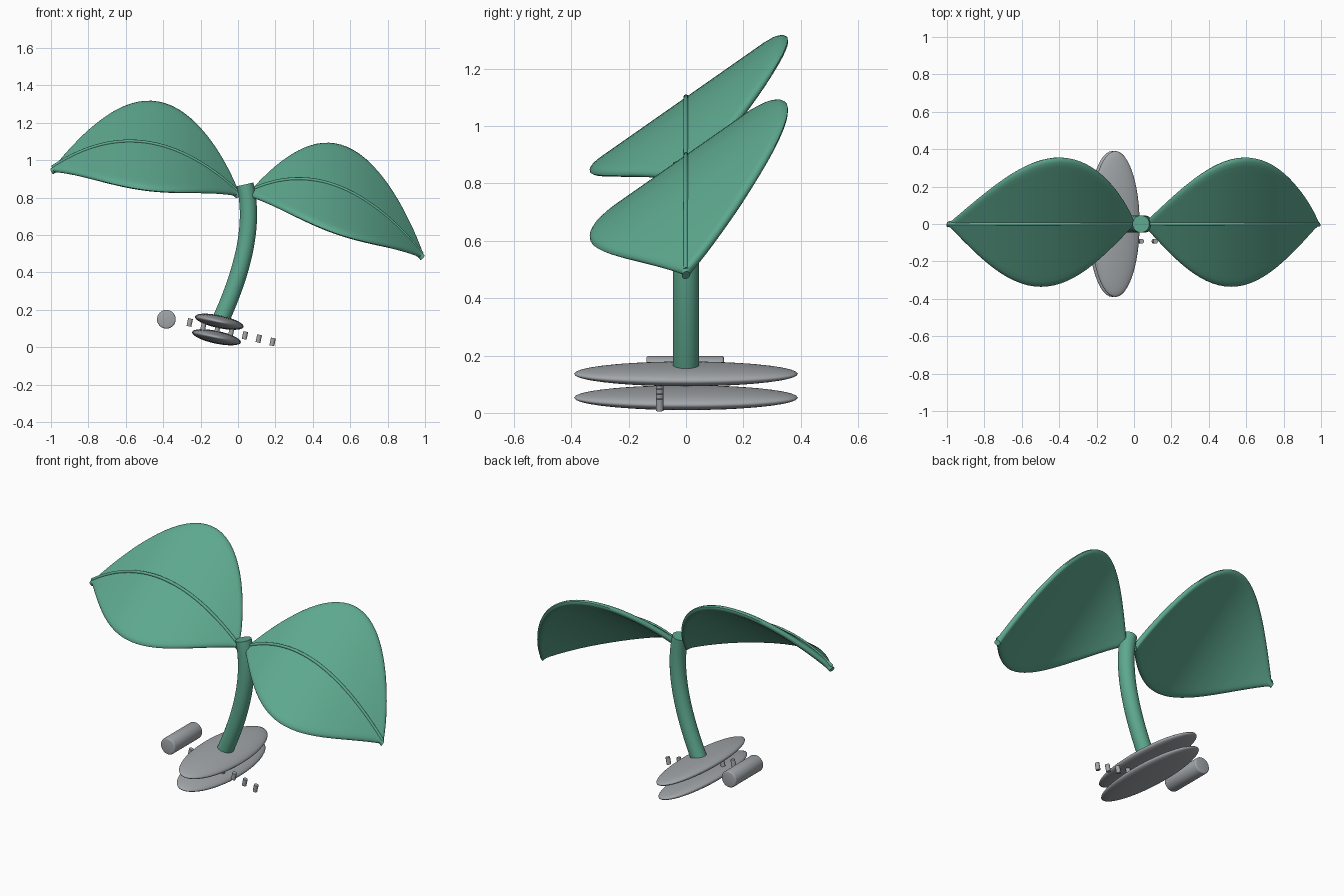
import bpy, bmesh, math
from mathutils import Vector, Matrix

if "Cube" in bpy.data.objects:
    bpy.data.objects.remove(bpy.data.objects["Cube"])

def material(name, rgb):
    m = bpy.data.materials.new(name)
    m.diffuse_color = (*rgb, 1)
    m.use_nodes = True
    m.node_tree.nodes["Principled BSDF"].inputs["Base Color"].default_value = m.diffuse_color
    return m

GREEN = material("leaf green", (0.11, 0.39, 0.27))
GREY = material("pale grey", (0.36, 0.38, 0.40))
TILT = math.radians(12)

def finish(bm, name, mat, angle=40):
    bmesh.ops.recalc_face_normals(bm, faces=bm.faces[:])
    me = bpy.data.meshes.new(name)
    bm.to_mesh(me)
    bm.free()
    me.materials.append(mat)
    ob = bpy.data.objects.new(name, me)
    bpy.context.collection.objects.link(ob)
    bpy.ops.object.select_all(action='DESELECT')
    ob.select_set(True)
    bpy.context.view_layer.objects.active = ob
    bpy.ops.object.shade_smooth_by_angle(angle=math.radians(angle))
    return ob

def loft(name, rings, mat):
    """Skin a list of closed rings and cap both ends."""
    bm = bmesh.new()
    rows = [[bm.verts.new(p) for p in r] for r in rings]
    n = len(rows[0])
    for a, b in zip(rows, rows[1:]):
        for i in range(n):
            j = (i + 1) % n
            bm.faces.new((a[i], a[j], b[j], b[i]))
    bm.faces.new(rows[0])
    bm.faces.new(rows[-1])
    return finish(bm, name, mat)

def tube(name, path, r, sides, mat):
    """Round tube along a path lying in the xz plane."""
    rings = []
    for i, p in enumerate(path):
        t = (path[min(i + 1, len(path) - 1)] - path[max(i - 1, 0)]).normalized()
        y = Vector((0, 1, 0))
        n = t.cross(y)
        rings.append([p + r * (math.cos(a) * n + math.sin(a) * y)
                      for a in (2 * math.pi * k / sides for k in range(sides))])
    return loft(name, rings, mat)

def leaf(side, x0, x1, z0, z1, back):
    """Arched leaf tilted up to the back; back(s) is the rear half width."""
    rings, rib = [], []
    steps, half, sides = 44, 0.017, 40
    slope = 0.7
    for i in range(steps + 1):
        s = (1 - math.cos(math.pi * i / steps)) / 2
        x = x0 + (x1 - x0) * s
        z = z0 + (z1 - z0) * s + 0.8 * s * (1 - s)
        dz = (z1 - z0 + 0.8 * (1 - 2 * s)) / (x1 - x0)
        normal = Vector((-dz, -slope, 1)).normalized()
        yb = max(0.355 * back(s), 0.012)
        yf = max(0.335 * math.sin(math.pi * s), 0.012)
        ring = []
        for k in range(sides):
            a = 2 * math.pi * k / sides
            v, w = math.cos(a), math.sin(a)
            y = v * (yb if v > 0 else yf)
            # flat middle, rounded rim
            rim = min(yb if v > 0 else yf, 0.03)
            d = (yb if v > 0 else yf) * (1 - abs(v))
            h = half * math.sqrt(max(0, 1 - max(0, 1 - d / rim) ** 2))
            ring.append(Vector((x, y, z + slope * y)) + normal * math.copysign(h, w))
        rings.append(ring)
        rib.append(Vector((x, 0, z + 0.021)))
    loft(side + "_leaf", rings, GREEN)
    tube(side + "_leaf_midrib", rib, 0.009, 10, GREEN)

# Leaves
leaf("left", 0.0, -0.995, 0.81, 0.94, lambda s: math.sin(math.pi * s ** 0.756))
leaf("right", 0.05, 0.985, 0.81, 0.48, lambda s: math.sin(math.pi * (1 - s) ** 0.788))

# Curved stem
a, b, c = Vector((-0.1, 0, 0.13)), Vector((0.11, 0, 0.58)), Vector((0.037, 0, 0.87))
tube("stem", [a * (1 - t) ** 2 + b * 2 * t * (1 - t) + c * t * t
              for t in (i / 24 for i in range(25))], 0.046, 32, GREEN)

# Two tilted lens-shaped discs
for name, x, z in (("upper_disc", -0.10, 0.136), ("lower_disc", -0.115, 0.053)):
    bm = bmesh.new()
    bmesh.ops.create_uvsphere(bm, u_segments=48, v_segments=24, radius=1)
    bm.transform(Matrix.Translation((x, 0, z)) @ Matrix.Rotation(TILT, 4, 'Y')
                 @ Matrix.Diagonal((0.133, 0.39, 0.034, 1)))
    finish(bm, name, GREY, 80)

# Row of seven small pegs
for i in range(7):
    bm = bmesh.new()
    bmesh.ops.create_cone(bm, cap_ends=True, segments=16, radius1=0.013,
                          radius2=0.013, depth=0.042)
    bm.transform(Matrix.Translation((-0.258 + 0.0738 * i, -0.092, 0.132 - 0.0173 * i))
                 @ Matrix.Rotation(TILT, 4, 'Y'))
    finish(bm, "peg_%d" % (i + 1), GREY)

# Roller beside the discs, with softened ends
bm = bmesh.new()
bmesh.ops.create_cone(bm, cap_ends=True, segments=32, radius1=0.05, radius2=0.05, depth=0.27)
ends = [e for e in bm.edges if abs(e.verts[0].co.z - e.verts[1].co.z) < 1e-4]
bmesh.ops.bevel(bm, geom=ends, offset=0.008, segments=3, profile=0.5, affect='EDGES')
bm.transform(Matrix.Translation((-0.383, -0.003, 0.149)) @ Matrix.Rotation(math.pi / 2, 4, 'X'))
finish(bm, "roller", GREY, 60)
